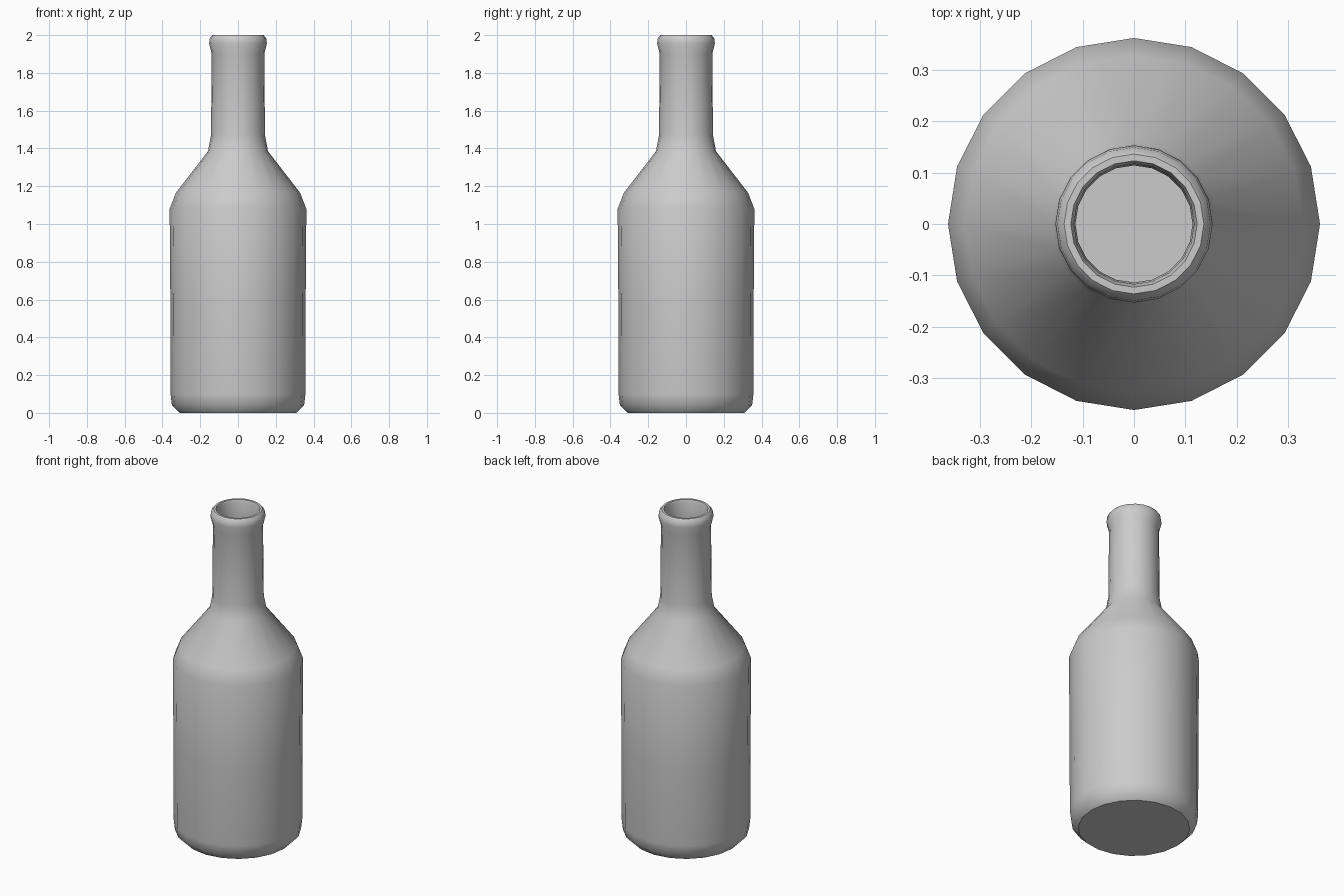
import bpy, bmesh, math
from mathutils import Matrix

if "Cube" in bpy.data.objects:
    bpy.data.objects.remove(bpy.data.objects["Cube"])

SIDES = 20

# Profile (radius, height): outside from base to lip, then inside down to the floor
profile = [
    (0.31, 0.0), (0.35, 0.04), (0.357, 0.10), (0.358, 0.57), (0.362, 1.08),
    (0.329, 1.165), (0.159, 1.385), (0.143, 1.47), (0.139, 1.90),
    (0.153, 1.955), (0.149, 1.985), (0.136, 2.0),
    (0.123, 2.0), (0.117, 1.98), (0.114, 1.90), (0.118, 1.46),
    (0.136, 1.37), (0.308, 1.15), (0.337, 1.07), (0.333, 0.11),
    (0.326, 0.055), (0.30, 0.025),
]

# Revolve the profile into rings and bridge neighbours
bm = bmesh.new()
rings = []
for r, z in profile:
    ring = []
    for i in range(SIDES):
        a = 2 * math.pi * i / SIDES
        ring.append(bm.verts.new((r * math.cos(a), r * math.sin(a), z)))
    rings.append(ring)
for lower, upper in zip(rings, rings[1:]):
    for i in range(SIDES):
        j = (i + 1) % SIDES
        bm.faces.new((lower[i], lower[j], upper[j], upper[i]))

# Underside and inner floor
bm.faces.new(rings[0][::-1])
bm.faces.new(rings[-1])
bmesh.ops.recalc_face_normals(bm, faces=bm.faces)

mesh = bpy.data.meshes.new("bottle")
bm.to_mesh(mesh)
bm.free()
bottle = bpy.data.objects.new("bottle", mesh)
bpy.context.collection.objects.link(bottle)

# Smooth sides with a crisp base edge
bpy.context.view_layer.objects.active = bottle
bottle.select_set(True)
bpy.ops.object.shade_smooth_by_angle(angle=math.radians(40))
